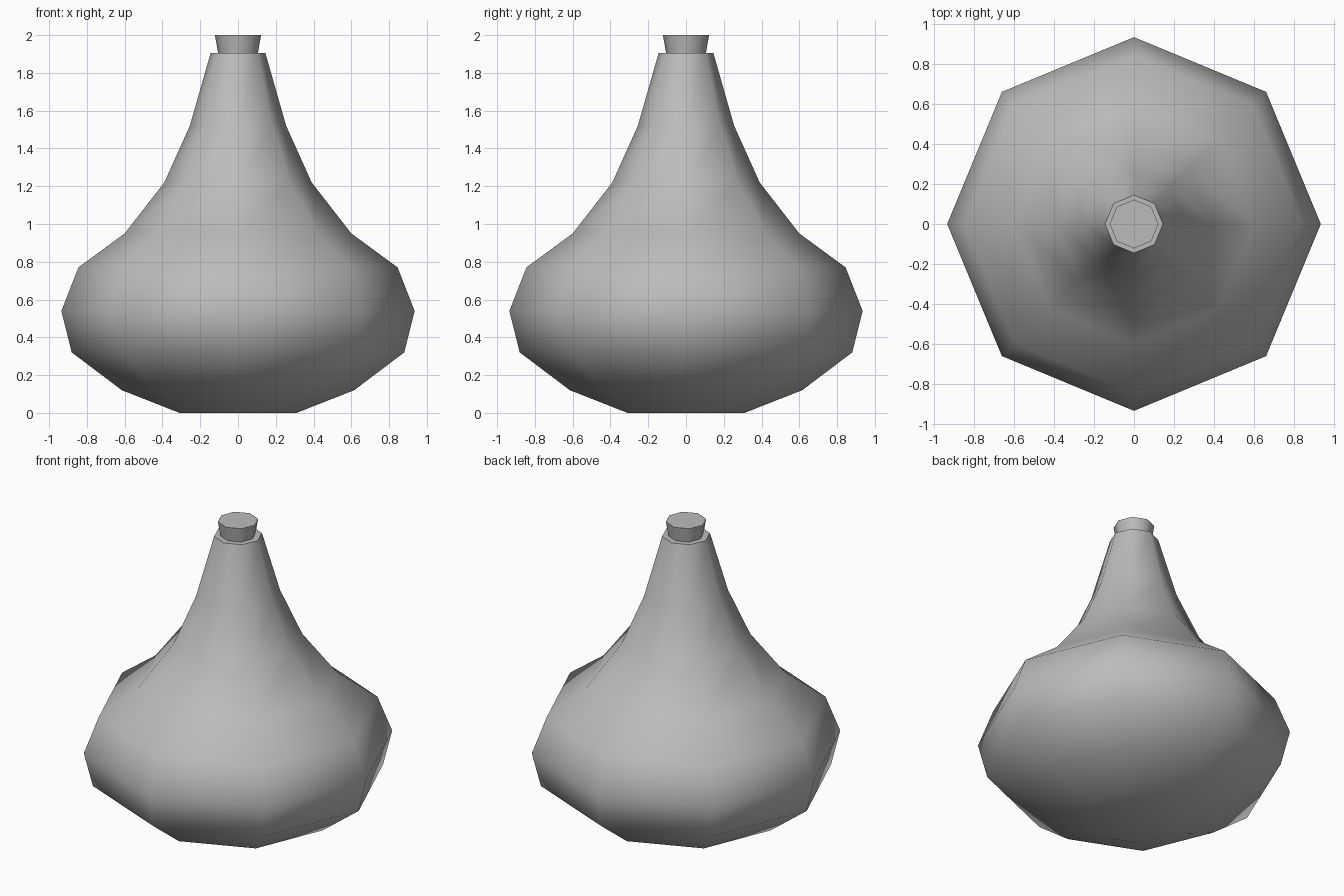
import bpy
import bmesh
from math import cos, sin, pi, radians

cube = bpy.data.objects.get("Cube")
if cube:
    bpy.data.objects.remove(cube, do_unlink=True)

SIDES = 8


def make_material(name, colour):
    mat = bpy.data.materials.new(name)
    mat.use_nodes = True
    mat.diffuse_color = colour
    mat.node_tree.nodes["Principled BSDF"].inputs["Base Color"].default_value = colour
    return mat


def lathe(name, profile, mat):
    """Turn a (radius, height) profile into a closed eight-sided solid."""
    bm = bmesh.new()
    rings = [[bm.verts.new((r * cos(2 * pi * i / SIDES), r * sin(2 * pi * i / SIDES), z))
              for i in range(SIDES)] for r, z in profile]
    for low, high in zip(rings, rings[1:]):
        for i in range(SIDES):
            j = (i + 1) % SIDES
            bm.faces.new((low[i], low[j], high[j], high[i]))
    bm.faces.new(rings[0][::-1])
    bm.faces.new(rings[-1])
    mesh = bpy.data.meshes.new(name)
    bm.to_mesh(mesh)
    bm.free()
    obj = bpy.data.objects.new(name, mesh)
    bpy.context.collection.objects.link(obj)
    mesh.materials.append(mat)
    bpy.ops.object.select_all(action='DESELECT')
    obj.select_set(True)
    bpy.context.view_layer.objects.active = obj
    bpy.ops.object.shade_smooth_by_angle(angle=radians(60))
    return obj


grey = make_material("plain grey", (0.5, 0.5, 0.5, 1))

# Round flask body with a tapering neck
lathe("flask_body", [(0.31, 0), (0.615, 0.12), (0.88, 0.32), (0.935, 0.54), (0.845, 0.77),
                     (0.6, 0.95), (0.39, 1.22), (0.255, 1.52), (0.145, 1.905)], grey)

# Stopper flaring out of the mouth
lathe("stopper", [(0.105, 1.9), (0.122, 2.0)], grey)
